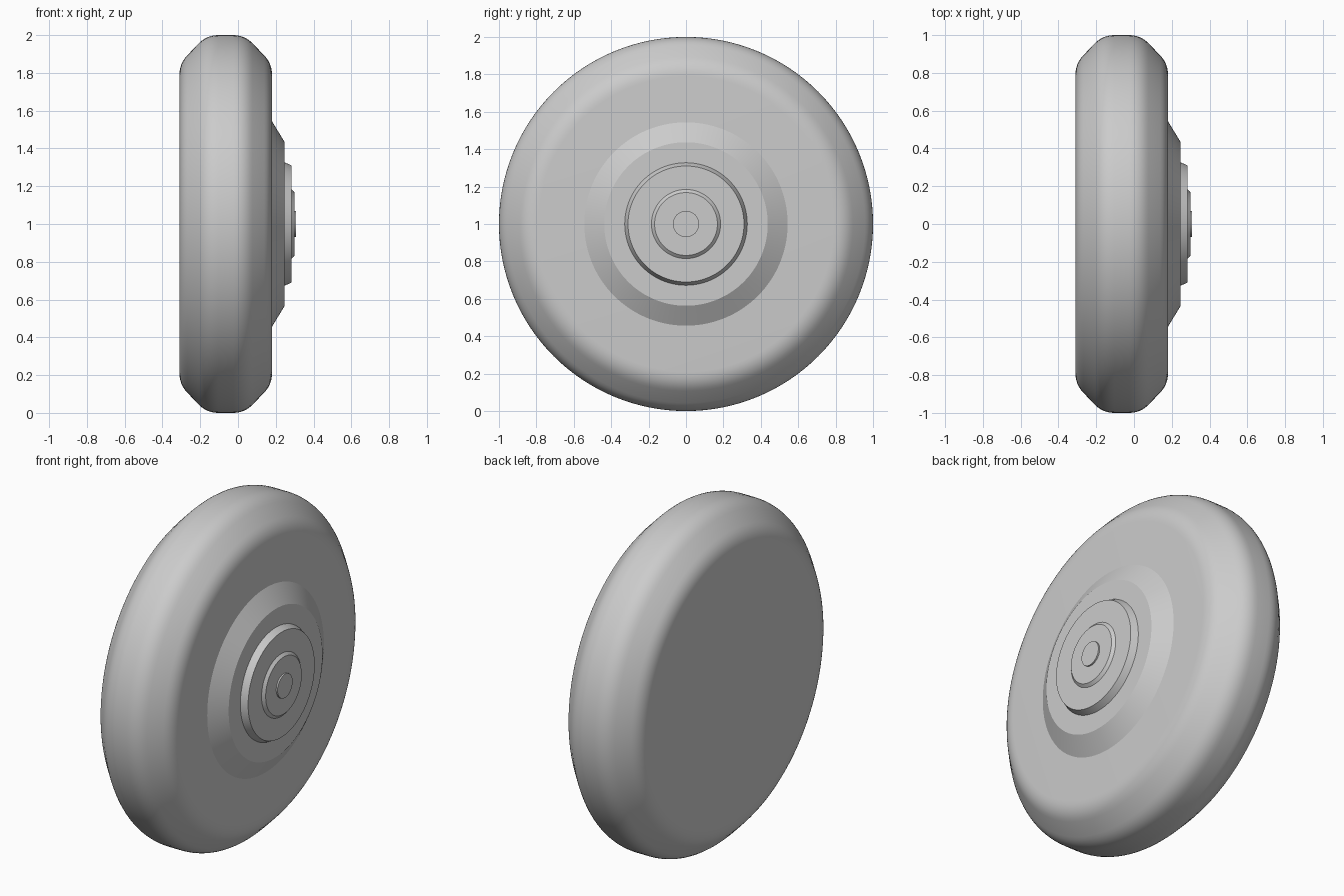
import bpy, bmesh, math
from mathutils import Vector

if "Cube" in bpy.data.objects:
    bpy.data.objects.remove(bpy.data.objects["Cube"])

SEG = 128


def rounded(profile, cut, steps=6):
    """Round the inner corners of an (x, r) profile."""
    pts = [Vector(p) for p in profile]
    out = [pts[0]]
    for a, b, c in zip(pts, pts[1:], pts[2:]):
        p = b + (a - b).normalized() * cut
        q = b + (c - b).normalized() * cut
        for i in range(steps + 1):
            t = i / steps
            out.append(p * (1 - t) ** 2 + b * 2 * t * (1 - t) + q * t * t)
    return out + [pts[-1]]


def lathe(name, profile, angle=30):
    """Turn an (x, r) profile around the wheel axis at z = 1."""
    bm = bmesh.new()
    verts = [bm.verts.new((x, 0, r)) for x, r in profile]
    edges = [bm.edges.new(e) for e in zip(verts, verts[1:])]
    bmesh.ops.spin(bm, geom=verts + edges, cent=(0, 0, 0), axis=(1, 0, 0),
                   angle=2 * math.pi, steps=SEG)
    bmesh.ops.remove_doubles(bm, verts=bm.verts, dist=1e-5)
    bmesh.ops.recalc_face_normals(bm, faces=bm.faces)
    mesh = bpy.data.meshes.new(name)
    bm.to_mesh(mesh)
    bm.free()
    ob = bpy.data.objects.new(name, mesh)
    ob.location.z = 1
    bpy.context.collection.objects.link(ob)
    bpy.ops.object.select_all(action='DESELECT')
    ob.select_set(True)
    bpy.context.view_layer.objects.active = ob
    bpy.ops.object.shade_smooth_by_angle(angle=math.radians(angle))
    return ob


# Tyre: solid disc with broad, softened chamfers
lathe("tyre", rounded([(-0.31, 0), (-0.31, 0.85), (-0.165, 1.0), (0.035, 1.0),
                       (0.18, 0.85), (0.18, 0)], 0.06))

# Stepped hub: each step is a shallow truncated cone
for name, x0, r0, x1, r1 in [("hub_flange", 0.17, 0.56, 0.245, 0.437),
                             ("hub_plate", 0.24, 0.33, 0.283, 0.31),
                             ("hub_ring", 0.28, 0.188, 0.298, 0.168),
                             ("axle_cap", 0.29, 0.07, 0.307, 0.07)]:
    part = lathe(name, [(x0, 0), (x0, r0), (x1, r1), (x1, 0)], 20)

# Bright metal on the axle cap (last part made)
metal = bpy.data.materials.new("bright_metal")
metal.diffuse_color = (0.8, 0.8, 0.8, 1)
metal.use_nodes = True
metal.node_tree.nodes["Principled BSDF"].inputs["Base Color"].default_value = metal.diffuse_color
part.data.materials.append(metal)
